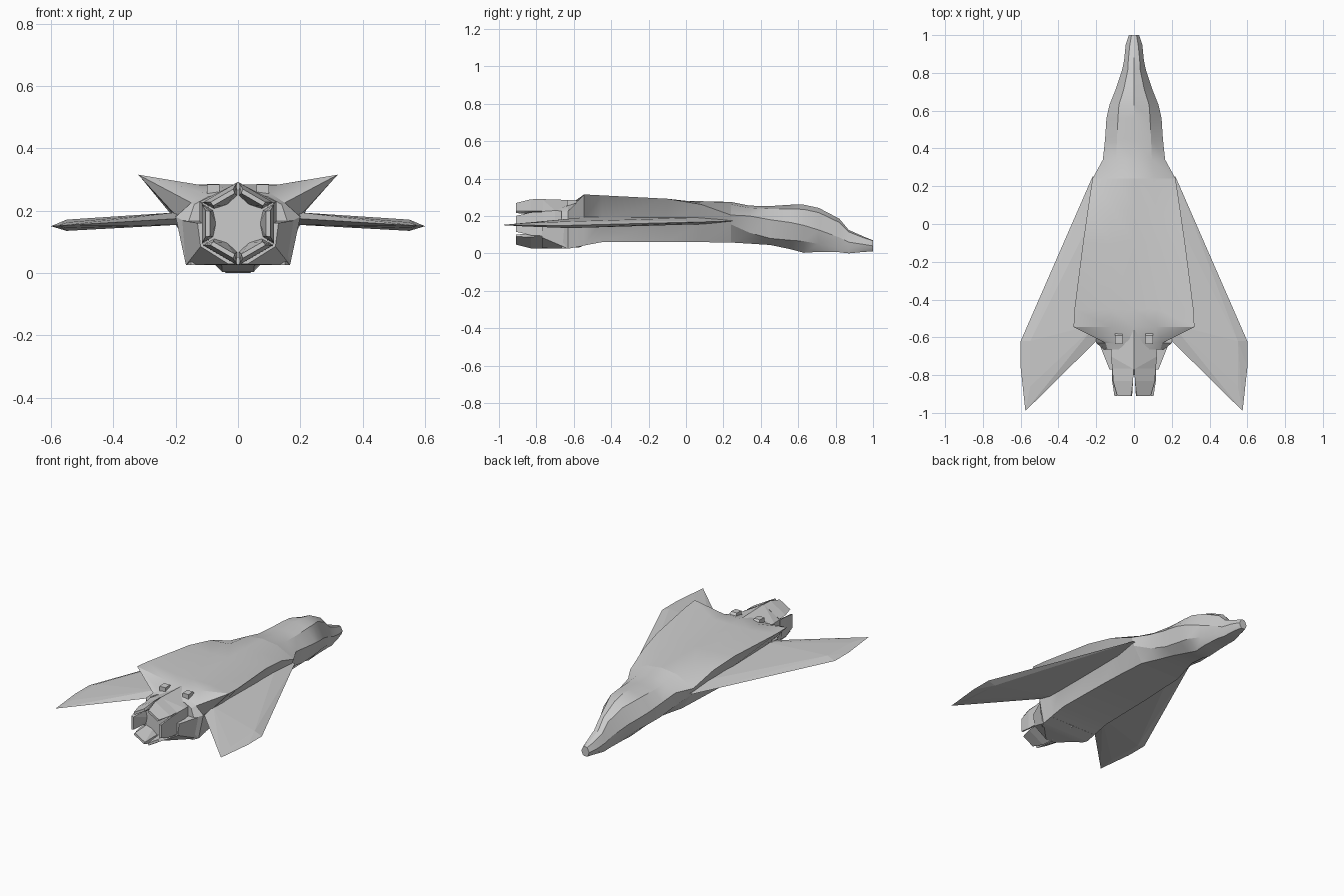
import bpy, bmesh
from math import sin, cos, radians


def finish(name, bm, smooth=True):
    bmesh.ops.recalc_face_normals(bm, faces=bm.faces)
    me = bpy.data.meshes.new(name)
    bm.to_mesh(me)
    bm.free()
    ob = bpy.data.objects.new(name, me)
    bpy.context.collection.objects.link(ob)
    if smooth:
        bpy.ops.object.select_all(action='DESELECT')
        ob.select_set(True)
        bpy.context.view_layer.objects.active = ob
        bpy.ops.object.shade_smooth_by_angle(angle=radians(25))
    return ob


def loft(name, sections):
    """Each section: y, top z, then half outline (x, z) from shoulder to belly corner."""
    bm = bmesh.new()
    rings = []
    for y, top, *p in sections:
        half = list(zip(p[0::2], p[1::2]))
        pts = [(0, top)] + half + [(-x, z) for x, z in reversed(half)]
        rings.append([bm.verts.new((x, y, z)) for x, z in pts])
    n = len(rings[0])
    for a, b in zip(rings, rings[1:]):
        for i in range(n):
            j = (i + 1) % n
            bm.faces.new((a[i], a[j], b[j], b[i]))
    bm.faces.new(rings[0])
    bm.faces.new(rings[-1])
    return finish(name, bm)


def hull(name, pts):
    bm = bmesh.new()
    for p in pts:
        bm.verts.new(p)
    r = bmesh.ops.convex_hull(bm, input=bm.verts)
    loose = [v for v in bm.verts if not v.link_faces]
    bmesh.ops.delete(bm, geom=loose, context='VERTS')
    return finish(name, bm, False)


# drooped nose and canopy
loft("forebody", [
    (1.00, .070, .013, .068, .027, .040, .020, .020, .012, .010),
    (0.95, .090, .022, .083, .044, .048, .036, .020, .025, .008),
    (0.87, .125, .030, .115, .052, .060, .045, .020, .040, .000),
    (0.82, .185, .032, .165, .062, .085, .052, .030, .045, .006),
    (0.71, .243, .055, .218, .098, .125, .080, .050, .050, .008),
    (0.63, .260, .080, .235, .130, .150, .108, .065, .050, .003),
    (0.56, .260, .085, .238, .146, .165, .120, .070, .052, .022),
    (0.45, .253, .090, .238, .153, .180, .135, .080, .070, .045),
    (0.34, .255, .095, .243, .165, .200, .155, .110, .105, .052),
    (0.24, .275, .105, .262, .220, .205, .200, .155, .140, .058),
])

# main body with the raised, overhanging deck
loft("main_body", [
    (0.24, .275, .105, .262, .220, .205, .200, .155, .140, .058),
    (0.08, .279, .115, .272, .244, .262, .200, .165, .150, .060),
    (-0.10, .282, .120, .279, .270, .292, .200, .170, .158, .060),
    (-0.45, .284, .125, .283, .315, .310, .200, .180, .164, .060),
    (-0.545, .284, .120, .282, .320, .315, .200, .185, .166, .042),
    (-0.630, .270, .105, .255, .150, .225, .200, .180, .167, .025),
    (-0.665, .262, .095, .245, .140, .220, .160, .160, .150, .025),
])

# six-sided engine housing
C = .158
def polar(r, deg, y):
    return (r * cos(radians(deg)), y, C + r * sin(radians(deg)))

hull("engine_housing", [polar(r, 30 + 60 * k, y) for k in range(6)
                        for r, y in ((.125, -.56), (.142 if k in (0, 2, 3, 5) else .128, -.70),
                                     (.132, -.77))])
hull("lower_engine_fairing", [(s * x, y, z) for s in (1, -1) for x, y, z in (
    (.166, -.56, .038), (.167, -.63, .025), (.12, -.77, .085), (.19, -.62, .17),
    (.13, -.77, .16), (.03, -.77, .028))])

# exhaust petals around a recessed plate
for k in range(6):
    a = 60 * k
    pts = [polar(.07, a, -.79)]
    for s in (-1, 1):
        pts += [polar(.133, a + s * 29, -.765), polar(.131, a + s * 28, -.83),
                polar(.112, a + s * 22, -.91), polar(.098, a + s * 24, -.91),
                polar(.09, a + s * 28, -.79)]
    hull("exhaust_petal_%d" % k, pts)
hull("exhaust_plate", [polar(.11, 30 + 60 * k, y) for k in range(6) for y in (-.76, -.80)])

for s, side in ((1, "right"), (-1, "left")):
    # swept wing with thin edges
    def wz(x):
        return .174 - .06 * (x - .2)
    plan = [(.14, .27), (.22, .25), (.60, -.62), (.60, -.76), (.575, -.99), (.17, -.59)]
    ridge = [(.19, .10, .018), (.20, -.53, .02), (.55, -.62, .018), (.55, -.86, .009)]
    hull(side + "_wing", [(s * x, y, wz(x)) for x, y in plan] +
         [(s * x, y, wz(x) + d * t) for x, y, t in ridge for d in (-1, 1)])
    # small actuator cover on top of the engine
    hull(side + "_actuator_cover", [(s * x, y, z) for x in (.06, .10) for y, z in (
        (-.57, .26), (-.59, .286), (-.635, .284), (-.635, .24))])
